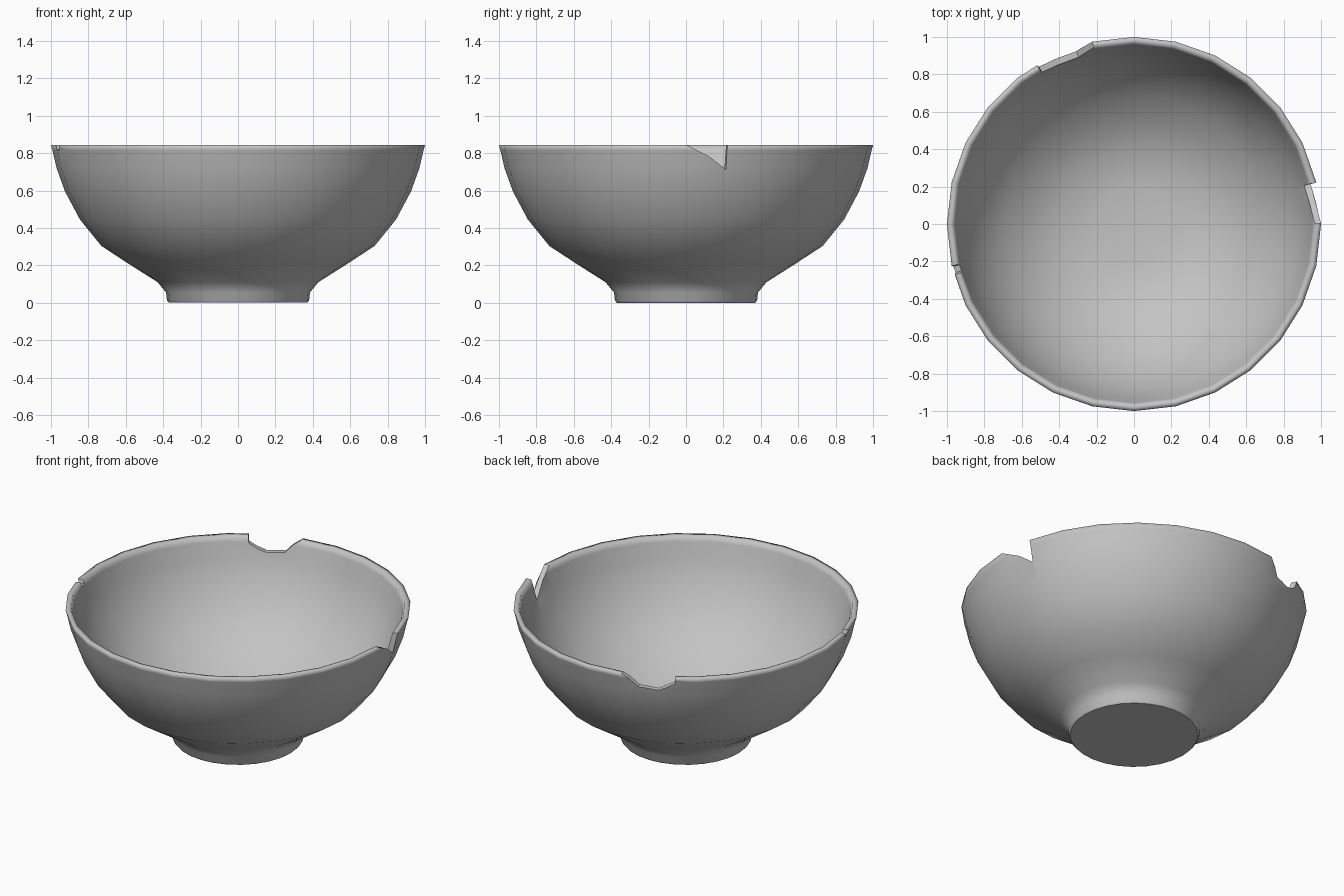
import bpy, bmesh
from math import cos, sin, radians, tau

if "Cube" in bpy.data.objects:
    bpy.data.objects.remove(bpy.data.objects["Cube"], do_unlink=True)

SIDES = 28
RIM = 0.843

clay = bpy.data.materials.new("grey_clay")
clay.use_nodes = True
clay.diffuse_color = (0.55, 0.55, 0.55, 1)
clay.node_tree.nodes["Principled BSDF"].inputs["Base Color"].default_value = clay.diffuse_color


def add_object(name, bm):
    bmesh.ops.recalc_face_normals(bm, faces=bm.faces)
    mesh = bpy.data.meshes.new(name)
    bm.to_mesh(mesh)
    bm.free()
    mesh.materials.append(clay)
    obj = bpy.data.objects.new(name, mesh)
    bpy.context.collection.objects.link(obj)
    return obj


def polar(r, a, z):
    return (r * cos(a), r * sin(a), z)


# Bowl: foot and outer wall, rim, then inner wall down to the floor
outer = [(0.37, 0), (0.38, 0.012), (0.385, 0.055), (0.43, 0.11), (0.58, 0.205),
         (0.73, 0.303), (0.845, 0.445), (0.925, 0.595), (0.97, 0.72), (0.992, 0.815)]
rim = [(1.0, RIM), (0.968, RIM)]
inner = [(0.957, 0.81), (0.935, 0.72), (0.89, 0.6), (0.81, 0.46), (0.697, 0.33),
         (0.55, 0.225), (0.4, 0.145), (0.2, 0.115)]

bm = bmesh.new()
rings = [[bm.verts.new(polar(r, tau * i / SIDES, z)) for i in range(SIDES)]
         for r, z in outer + rim + inner]
for low, high in zip(rings, rings[1:]):
    for i in range(SIDES):
        j = (i + 1) % SIDES
        bm.faces.new((low[i], low[j], high[j], high[i])).smooth = True
bm.faces.new(rings[0])
bm.faces.new(rings[-1]).smooth = True
bowl = add_object("bowl", bm)


# Chips in the rim: each is a radial wedge given as (angle, depth) points
def cut_chip(name, points):
    top = RIM + 0.1
    section = [(a, RIM - d) for a, d in points]
    section += [(points[-1][0], top), (points[0][0], top)]
    bm = bmesh.new()
    near, far = [[bm.verts.new(polar(r, radians(a), z)) for a, z in section]
                 for r in (0.8, 1.2)]
    bm.faces.new(near)
    bm.faces.new(far)
    for i in range(len(section)):
        j = (i + 1) % len(section)
        bm.faces.new((near[i], near[j], far[j], far[i]))
    cutter = add_object(name, bm)
    cutter.hide_render = True
    cutter.hide_viewport = True
    mod = bowl.modifiers.new(name, "BOOLEAN")
    mod.operation = "DIFFERENCE"
    mod.solver = "EXACT"
    mod.object = cutter


cut_chip("right_chip_cutter", [(0.1, 0), (12.7, 0.13), (12.8, 0)])
cut_chip("back_chip_cutter", [(102.9, 0), (108.4, 0.08), (115.3, 0.09), (121.2, 0.04), (121.4, 0)])
cut_chip("left_chip_cutter", [(192.9, 0), (193.2, 0.025), (195.2, 0.03), (195.7, 0)])

# Apply the cuts and drop the cutters
bpy.context.view_layer.update()
cut = bpy.data.meshes.new_from_object(bowl.evaluated_get(bpy.context.evaluated_depsgraph_get()))
cutters = [m.object for m in bowl.modifiers]
bowl.modifiers.clear()
bowl.data = cut
for cutter in cutters:
    bpy.data.objects.remove(cutter, do_unlink=True)
